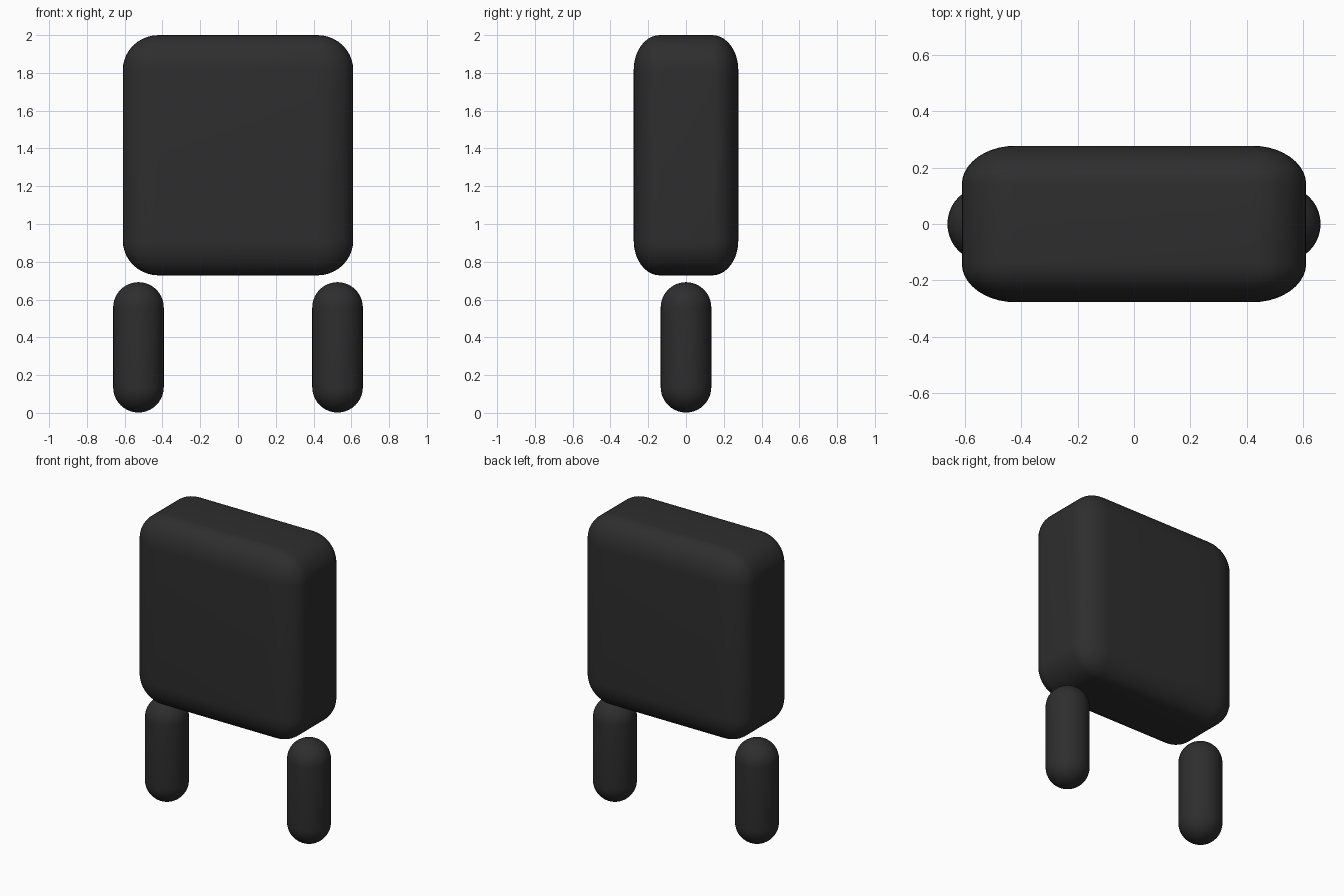
import bpy, bmesh, math
from mathutils import Vector

if "Cube" in bpy.data.objects:
    bpy.data.objects.remove(bpy.data.objects["Cube"])

charcoal = bpy.data.materials.new("charcoal")
charcoal.diffuse_color = (0.027, 0.027, 0.027, 1)
charcoal.use_nodes = True
charcoal.node_tree.nodes["Principled BSDF"].inputs["Base Color"].default_value = charcoal.diffuse_color


def add_object(name, bm, location):
    bmesh.ops.recalc_face_normals(bm, faces=bm.faces)
    for f in bm.faces:
        f.smooth = True
    mesh = bpy.data.meshes.new(name)
    bm.to_mesh(mesh)
    bm.free()
    mesh.materials.append(charcoal)
    obj = bpy.data.objects.new(name, mesh)
    obj.location = location
    bpy.context.collection.objects.link(obj)
    return obj


def rounded_box(name, location, half, radii):
    # bevel by one unit, then scale so each axis gets its own corner radius
    bm = bmesh.new()
    bmesh.ops.create_cube(bm, size=2)
    for v in bm.verts:
        v.co = Vector([c * h / r for c, h, r in zip(v.co, half, radii)])
    bmesh.ops.bevel(bm, geom=bm.edges[:], offset=1.0, offset_type='OFFSET',
                    segments=10, profile=0.5, affect='EDGES')
    bmesh.ops.scale(bm, vec=radii, verts=bm.verts)
    return add_object(name, bm, location)


def capsule(name, location, radius, height, sides=40, steps=10):
    # lathe a half outline: bottom dome, straight wall, top dome
    bm = bmesh.new()
    straight = height / 2 - radius
    outline = []
    for sign in (-1, 1):
        for i in range(steps + 1):
            a = math.pi / 2 * (i / steps - (sign < 0))
            outline.append((radius * math.cos(a), 0, sign * straight + radius * math.sin(a)))
    verts = [bm.verts.new(p) for p in outline]
    edges = [bm.edges.new(pair) for pair in zip(verts, verts[1:])]
    bmesh.ops.spin(bm, geom=verts + edges, cent=(0, 0, 0), axis=(0, 0, 1),
                   angle=2 * math.pi, steps=sides)
    bmesh.ops.remove_doubles(bm, verts=bm.verts, dist=1e-4)
    return add_object(name, bm, location)


# Body: soft slab
rounded_box("body", (0, 0, 1.364), (0.61, 0.277, 0.636), (0.19, 0.138, 0.185))

# Legs: two floating capsules
for side, label in ((-1, "left"), (1, "right")):
    capsule(label + "_leg", (side * 0.527, 0, 0.347), 0.134, 0.69)
